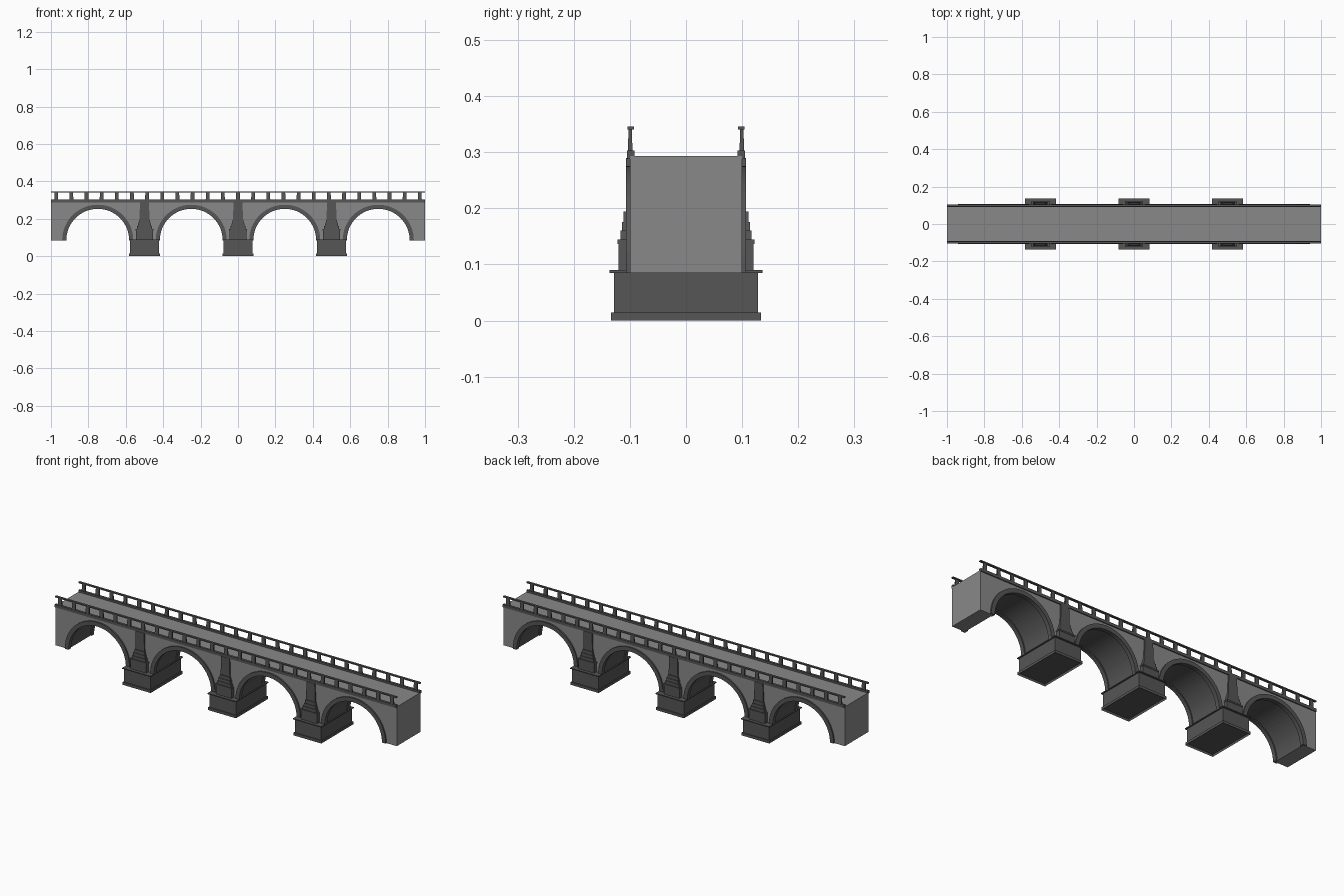
import bpy, bmesh, math

if "Cube" in bpy.data.objects:
    bpy.data.objects.remove(bpy.data.objects["Cube"], do_unlink=True)


def material(name, value):
    m = bpy.data.materials.new(name)
    m.use_nodes = True
    color = (value, value, value, 1)
    m.diffuse_color = color
    m.node_tree.nodes["Principled BSDF"].inputs["Base Color"].default_value = color
    return m


light_stone = material("light stone", 0.25)
dark_stone = material("dark stone", 0.092)

SPRING = 0.085                  # height where the arches begin
ARCHES = [-0.75, -0.25, 0.25, 0.75]
PIERS = [-0.5, 0.0, 0.5]
STEPS = 32


def finish(name, bm, *mats):
    bmesh.ops.recalc_face_normals(bm, faces=bm.faces)
    mesh = bpy.data.meshes.new(name)
    bm.to_mesh(mesh)
    bm.free()
    for m in mats:
        mesh.materials.append(m)
    obj = bpy.data.objects.new(name, mesh)
    bpy.context.collection.objects.link(obj)
    return obj


def block(bm, x, y, z0, z1, hx, hy, top_x=None, top_y=None):
    """Box with half sizes hx, hy, optionally tapering to top_x, top_y."""
    tx, ty = top_x or hx, top_y or hy
    rings = []
    for z, a, b in ((z0, hx, hy), (z1, tx, ty)):
        rings.append([bm.verts.new((x + i * a, y + j * b, z))
                      for i, j in ((-1, -1), (1, -1), (1, 1), (-1, 1))])
    low, high = rings
    bottom = bm.faces.new(low[::-1])
    bm.faces.new(high)
    for i in range(4):
        k = (i + 1) % 4
        bm.faces.new((low[i], low[k], high[k], high[i]))
    return bottom


def arc(cx, r):
    """Half circle running from the low x side to the high x side."""
    return [(cx - r * math.cos(math.pi * i / STEPS),
             SPRING + r * math.sin(math.pi * i / STEPS)) for i in range(STEPS + 1)]


def extrude_profile(bm, points, y0, y1):
    face = bm.faces.new([bm.verts.new((x, y0, z)) for x, z in points])
    out = bmesh.ops.extrude_face_region(bm, geom=[face])
    for v in out["geom"]:
        if isinstance(v, bmesh.types.BMVert):
            v.co.y = y1


# Bridge body with four arched openings, the vaults in dark stone
bm = bmesh.new()
outline = [(-1, SPRING)]
for cx in ARCHES:
    outline += arc(cx, 0.174)
outline += [(1, SPRING), (1, 0.293), (-1, 0.293)]
extrude_profile(bm, outline, -0.1, 0.1)
for f in bm.faces:
    c = f.calc_center_median()
    if abs(c.y) < 0.05 and abs(c.x) < 0.93 and SPRING + 0.001 < c.z < 0.28:
        f.material_index = 1
finish("bridge_body", bm, light_stone, dark_stone)

for side, label in ((-1, "front"), (1, "back")):
    # Raised arch rings
    bm = bmesh.new()
    for cx in ARCHES:
        extrude_profile(bm, arc(cx, 0.19) + arc(cx, 0.168)[::-1],
                        side * 0.085, side * 0.107)
    finish(label + "_arch_rings", bm, dark_stone)

    # Stepped pilasters above the piers
    bm = bmesh.new()
    for x in PIERS:
        for z0, z1, hx, depth, tx in (
                (0.088, 0.136, 0.046, 0.120, 0.046),
                (0.136, 0.144, 0.048, 0.122, 0.048),
                (0.144, 0.160, 0.041, 0.117, 0.039),
                (0.160, 0.176, 0.036, 0.114, 0.034),
                (0.176, 0.194, 0.032, 0.111, 0.028),
                (0.194, 0.290, 0.027, 0.107, 0.024)):
            mid, half = (depth + 0.09) / 2, (depth - 0.09) / 2
            block(bm, x, side * mid, z0, z1, hx, half, tx)
    finish(label + "_pilasters", bm, dark_stone)

    # Parapet: curb, posts and handrail
    bm = bmesh.new()
    block(bm, 0, side * 0.0985, 0.288, 0.303, 1.0, 0.0065)
    finish(label + "_curb", bm, dark_stone)
    bm = bmesh.new()
    for i in range(25):
        block(bm, -0.972 + i * 0.081, side * 0.0995, 0.303, 0.341,
              0.0105, 0.0042, 0.0095, 0.0028)
    finish(label + "_railing_posts", bm, dark_stone)
    bm = bmesh.new()
    block(bm, 0, side * 0.0985, 0.340, 0.346, 1.0, 0.006)
    finish(label + "_handrail", bm, dark_stone)

# Pier footings, hollow underneath
bm = bmesh.new()
for x in PIERS:
    block(bm, x, 0, 0.085, 0.090, 0.083, 0.136)
    block(bm, x, 0, 0.014, 0.085, 0.077, 0.128)
    bottom = block(bm, x, 0, 0, 0.014, 0.082, 0.134)
    bmesh.ops.inset_region(bm, faces=[bottom], thickness=0.045)
    inner = bmesh.ops.extrude_face_region(bm, geom=[bottom])
    bmesh.ops.delete(bm, geom=[bottom], context='FACES_ONLY')
    for v in inner["geom"]:
        if isinstance(v, bmesh.types.BMVert):
            v.co.z = 0.0125
finish("pier_footings", bm, dark_stone)
